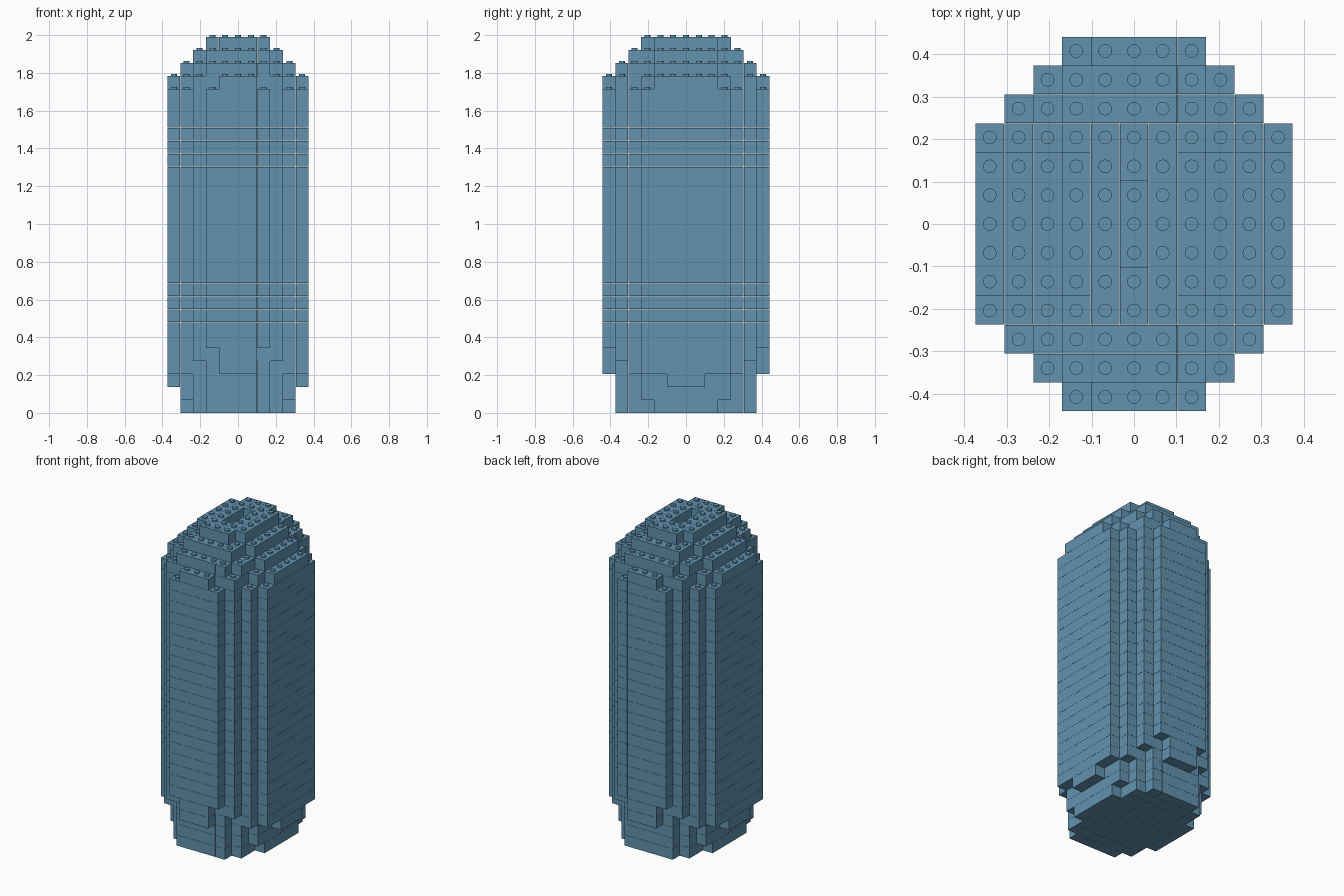
import bpy, bmesh
from mathutils import Matrix, Vector

cube = bpy.data.objects.get("Cube")
if cube:
    bpy.data.objects.remove(cube, do_unlink=True)

PITCH, HEIGHT, GAP = 0.068, 0.0686, 0.0008
STUD_RADIUS, STUD_HEIGHT = 0.016, 0.0105
LAYERS = 29

mat = bpy.data.materials.new("dusty blue")
mat.use_nodes = True
colour = (0.122, 0.287, 0.429, 1)
mat.diffuse_color = colour
mat.node_tree.nodes["Principled BSDF"].inputs["Base Color"].default_value = colour

# Half width in cells for each distance from the middle row, by layer
FULL = "5555432"
SHAPES = {0: "444332", 1: "444432", 2: "554432", 3: "5555421", 4: "5555431",
          25: "5554331", 26: "444332", 27: "33322", 28: "2221"}


def cells(layer):
    """The set of occupied grid cells in one layer."""
    if layer >= LAYERS:
        return set()
    found = set()
    for d, width in enumerate(SHAPES.get(layer, FULL)):
        w = int(width)
        found |= {(x, s * d) for x in range(-w, w + 1) for s in (-1, 1)}
    if layer == LAYERS - 1:  # slot in the crown
        found -= {(0, y) for y in (-1, 0, 1)}
    return found


def runs(values, longest):
    """Split sorted integers into unbroken runs of limited length."""
    run = []
    for v in sorted(values):
        if run and (v != run[-1] + 1 or len(run) == longest):
            yield run[0], run[-1]
            run = []
        run.append(v)
    if run:
        yield run[0], run[-1]


def brick(bm, x0, x1, y0, y1, layer):
    size = Vector(((x1 - x0 + 1) * PITCH - GAP, (y1 - y0 + 1) * PITCH - GAP, HEIGHT - GAP))
    mid = Vector(((x0 + x1) / 2 * PITCH, (y0 + y1) / 2 * PITCH, (layer + 0.5) * HEIGHT))
    bmesh.ops.create_cube(bm, size=1, matrix=Matrix.LocRotScale(mid, None, size))


def stud(bm, x, y, layer):
    at = Vector((x * PITCH, y * PITCH, (layer + 1) * HEIGHT + STUD_HEIGHT / 2))
    bmesh.ops.create_cone(bm, cap_ends=True, segments=16, radius1=STUD_RADIUS,
                          radius2=STUD_RADIUS, depth=STUD_HEIGHT,
                          matrix=Matrix.Translation(at))


def add_layer(bm, layer):
    grid = cells(layer)
    # Front and back rows run sideways
    for y in (-6, -5, -4, 4, 5, 6):
        for a, b in runs([cx for cx, cy in grid if cy == y], 4):
            brick(bm, a, b, y, y, layer)
    # Middle columns run front to back
    for x in range(-5, 6):
        for a, b in runs([cy for cx, cy in grid if cx == x and abs(cy) < 4], 7):
            brick(bm, x, x, a, b, layer)
    # Studs only where nothing sits on top
    for x, y in grid - cells(layer + 1):
        stud(bm, x, y, layer)


def build(name, layers):
    bm = bmesh.new()
    for layer in layers:
        add_layer(bm, layer)
    mesh = bpy.data.meshes.new(name)
    bm.to_mesh(mesh)
    bm.free()
    mesh.materials.append(mat)
    obj = bpy.data.objects.new(name, mesh)
    bpy.context.collection.objects.link(obj)


build("foot_bricks", range(0, 3))
build("body_bricks", range(3, 25))
build("stepped_crown", range(25, LAYERS))
